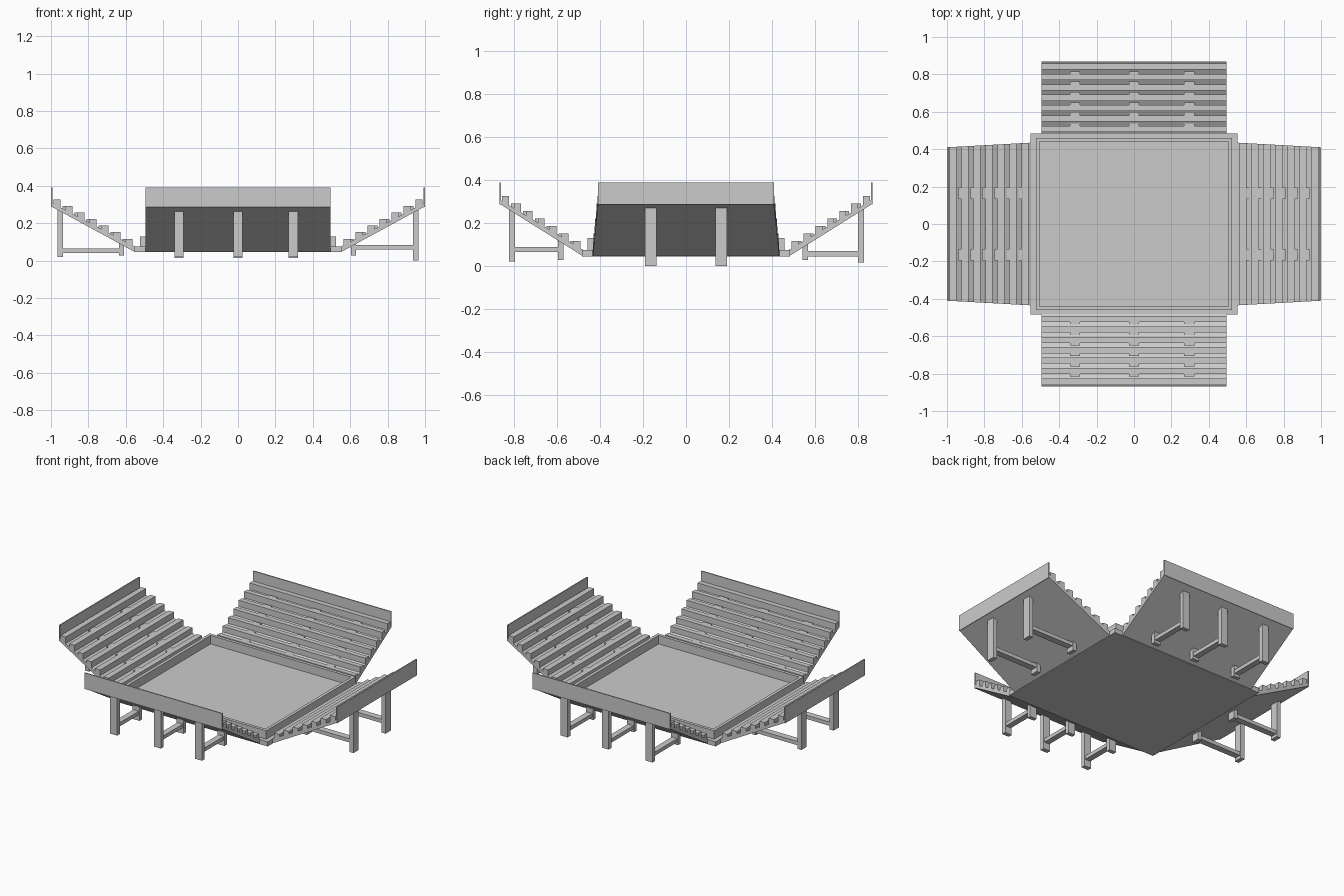
import bpy, bmesh
from mathutils import Vector

if "Cube" in bpy.data.objects:
    bpy.data.objects.remove(bpy.data.objects["Cube"])

Z0, Z1 = 0.045, 0.29          # underside height at inner / outer end of a stand
THICK = 0.03
ROWS = 7


def make(name, bm):
    bmesh.ops.recalc_face_normals(bm, faces=bm.faces)
    me = bpy.data.meshes.new(name)
    bm.to_mesh(me)
    bm.free()
    ob = bpy.data.objects.new(name, me)
    bpy.context.collection.objects.link(ob)
    return ob


def prism(bm, profile, lo, hi, place):
    """Extrude an (r, z) profile sideways from lo(r) to hi(r)."""
    a = [bm.verts.new(place(lo(r), r, z)) for r, z in profile]
    b = [bm.verts.new(place(hi(r), r, z)) for r, z in profile]
    n = len(profile)
    bm.faces.new(a)
    bm.faces.new(b[::-1])
    for i in range(n):
        j = (i + 1) % n
        bm.faces.new((a[i], a[j], b[j], b[i]))


def rect(r0, r1, z0, z1):
    return [(r0, z0), (r1, z0), (r1, z1), (r0, z1)]


def stand(name, axis, sign, r0, r1, w0, w1, aisles, aisle_w, post, foot, brace_z, ground):
    def place(s, r, z):
        return Vector((sign * r, s, z)) if axis == 'x' else Vector((s, sign * r, z))

    def under(r):
        return Z0 + (Z1 - Z0) * (r - r0) / (r1 - r0)

    def half(r):
        return w0 + (w1 - w0) * (r - r0) / (r1 - r0)

    def neg(r):
        return -half(r)

    # sloping deck
    bm = bmesh.new()
    ri = r0 - 0.02
    prism(bm, [(ri, Z0), (r0, Z0), (r1, Z1), (r1, Z1 + 0.02), (r0, Z0 + THICK), (ri, Z0 + THICK)],
          neg, half, place)
    make(name + "_deck", bm)

    # back wall
    bm = bmesh.new()
    prism(bm, rect(r1 - 0.008, r1, Z1 - 0.004, 0.39), neg, half, place)
    make(name + "_back_wall", bm)

    # bench rows, and aisle steps between them
    benches, steps = bmesh.new(), bmesh.new()
    pitch = (r1 - r0) / ROWS
    for k in range(ROWS):
        c = r0 + pitch * (k + 0.5)
        a, b = c - 0.29 * pitch, c + 0.29 * pitch
        top = under(c) + 0.054
        prism(benches, [(a, under(a) + 0.015), (b, under(b) + 0.015), (b, top), (a, top)],
              neg, half, place)
        d = b + 0.25 * pitch
        if k < ROWS - 1:
            for s in aisles:
                prism(steps, [(b, under(b) + 0.015), (d, under(d) + 0.015), (d, top), (b, top)],
                      lambda r: s - aisle_w / 2, lambda r: s + aisle_w / 2, place)
    make(name + "_benches", benches)
    make(name + "_aisle_steps", steps)

    # support frames: outer post, brace, short inner foot
    bm = bmesh.new()
    for s in aisles:
        def lo(r): return s - aisle_w * 0.45
        def hi(r): return s + aisle_w * 0.45
        a, b = post - 0.014, post + 0.014
        prism(bm, [(a, ground), (b, ground), (b, under(b) + 0.01), (a, under(a) + 0.01)], lo, hi, place)
        prism(bm, rect(foot, post, brace_z, brace_z + 0.024),
              lambda r: s - aisle_w * 0.35, lambda r: s + aisle_w * 0.35, place)
        a, b = foot - 0.013, foot + 0.013
        prism(bm, [(a, 0.028), (b, 0.028), (b, under(b) + 0.01), (a, under(a) + 0.01)], lo, hi, place)
    make(name + "_support_frames", bm)


# central floor slab
bm = bmesh.new()
prism(bm, rect(-0.485, 0.485, Z0, Z0 + THICK), lambda r: -0.553, lambda r: 0.553,
      lambda s, r, z: Vector((s, r, z)))
make("arena_floor", bm)

# low barrier around the floor
bm = bmesh.new()
rings = []
for x, y, z in ((0.525, 0.46, 0.07), (0.525, 0.46, 0.13), (0.505, 0.44, 0.13), (0.505, 0.44, 0.07)):
    rings.append([bm.verts.new((i * x, j * y, z)) for i, j in ((-1, -1), (1, -1), (1, 1), (-1, 1))])
for k in range(4):
    p, q = rings[k], rings[(k + 1) % 4]
    for i in range(4):
        j = (i + 1) % 4
        bm.faces.new((p[i], p[j], q[j], q[i]))
make("barrier", bm)

# four stands
side = (-0.165, 0.165)
ends = (-0.315, 0.0, 0.295)
stand("right_stand", 'x', 1, 0.55, 1.0, 0.435, 0.41, side, 0.06, 0.95, 0.617, 0.058, 0.0)
stand("left_stand", 'x', -1, 0.55, 1.0, 0.435, 0.41, side, 0.06, 0.95, 0.622, 0.04, 0.02)
stand("back_stand", 'y', 1, 0.48, 0.87, 0.495, 0.495, ends, 0.055, 0.815, 0.555, 0.045, 0.015)
stand("front_stand", 'y', -1, 0.48, 0.87, 0.495, 0.495, ends, 0.055, 0.812, 0.583, 0.065, 0.02)
